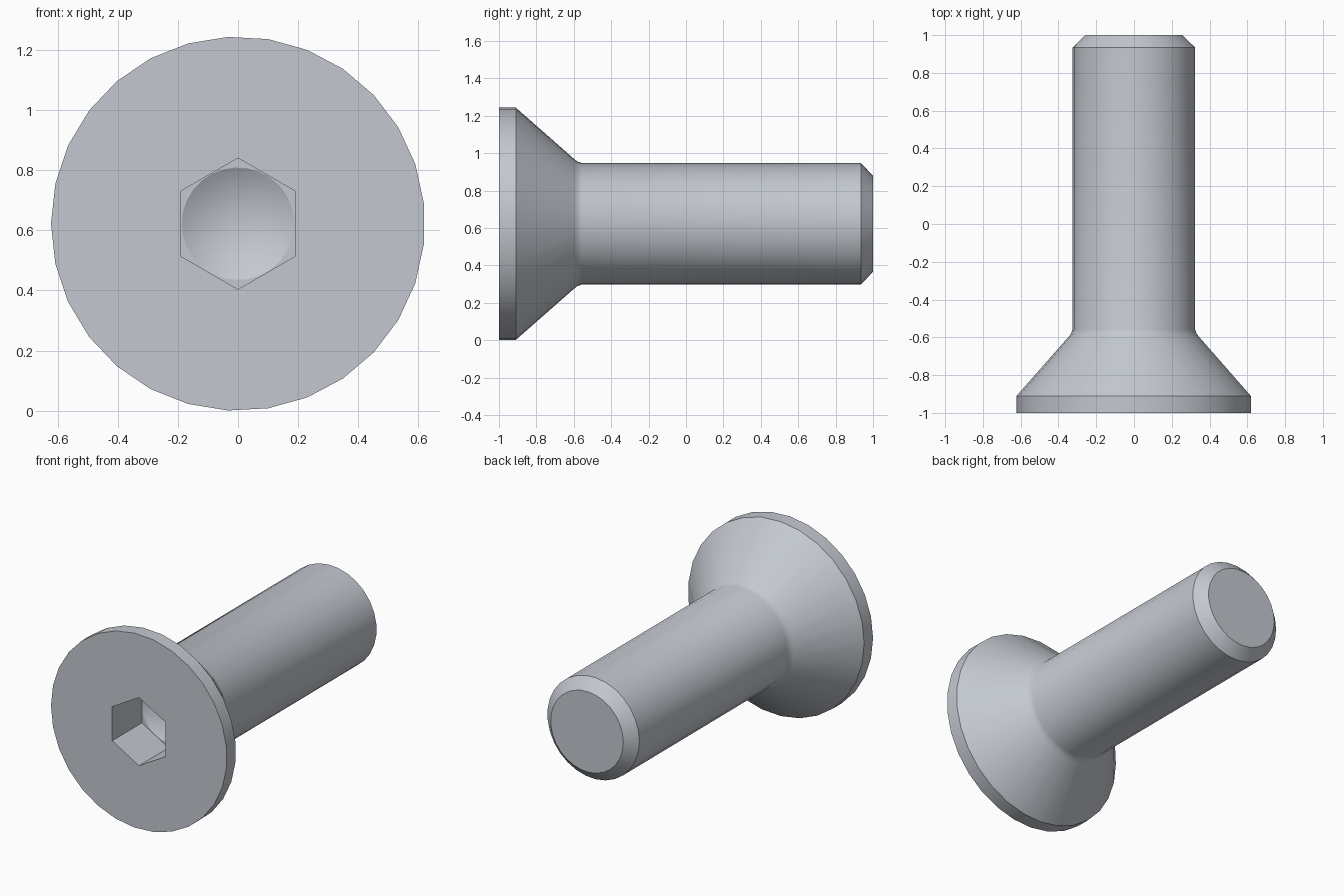
import bpy, bmesh, math

if "Cube" in bpy.data.objects:
    bpy.data.objects.remove(bpy.data.objects["Cube"])

CZ = 0.622          # height of the screw axis
SEG = 29            # sides of the turned surfaces

bm = bmesh.new()


def ring(y, r, n=SEG, start=math.pi):
    """Closed loop of n verts around the y axis; r = 0 gives a single point."""
    if r == 0:
        return [bm.verts.new((0, y, CZ))]
    return [bm.verts.new((r * math.cos(start + 2 * math.pi * i / n), y,
                          CZ + r * math.sin(start + 2 * math.pi * i / n)))
            for i in range(n)]


def loop_edges(verts):
    out = []
    for i, v in enumerate(verts):
        w = verts[(i + 1) % len(verts)]
        out.append(bm.edges.get((v, w)) or bm.edges.new((v, w)))
    return out


def join(a, b):
    """Connect two rings: quads, a fan to a point, or a flat fill between unlike loops."""
    if len(b) == 1:
        for i in range(len(a)):
            bm.faces.new((a[i], a[(i + 1) % len(a)], b[0]))
    elif len(a) == len(b):
        for i in range(len(a)):
            j = (i + 1) % len(a)
            bm.faces.new((a[i], a[j], b[j], b[i]))
    else:
        bmesh.ops.triangle_fill(bm, use_beauty=True, normal=(0, -1, 0),
                                edges=loop_edges(a) + loop_edges(b))


# Outside: head rim, countersunk cone, small fillet, shank, chamfered tip
outside = [(-1.0, 0.622), (-0.91, 0.622), (-0.598, 0.347), (-0.582, 0.334),
           (-0.557, 0.325), (0.935, 0.325), (1.0, 0.257)]
body = [ring(y, r) for y, r in outside]
for a, b in zip(body, body[1:]):
    join(a, b)
bm.faces.new(body[-1])

# Hex socket with a drilled conical bottom
hex_mouth = ring(-1.0, 0.218, 6, math.pi / 2)
hex_floor = ring(-0.70, 0.218, 6, math.pi / 2)
drill_rim = ring(-0.70, 0.187)
drill_tip = ring(-0.592, 0)
join(body[0], hex_mouth)
join(hex_mouth, hex_floor)
join(hex_floor, drill_rim)
join(drill_rim, drill_tip)

bmesh.ops.recalc_face_normals(bm, faces=bm.faces)
mesh = bpy.data.meshes.new("countersunk_screw")
bm.to_mesh(mesh)
bm.free()

screw = bpy.data.objects.new("countersunk_screw", mesh)
bpy.context.collection.objects.link(screw)

# Steel colour
steel = bpy.data.materials.new("steel_grey")
steel.diffuse_color = (0.55, 0.58, 0.63, 1)
steel.use_nodes = True
steel.node_tree.nodes["Principled BSDF"].inputs["Base Color"].default_value = steel.diffuse_color
mesh.materials.append(steel)

bpy.context.view_layer.objects.active = screw
screw.select_set(True)
bpy.ops.object.shade_smooth_by_angle(angle=math.radians(25))
